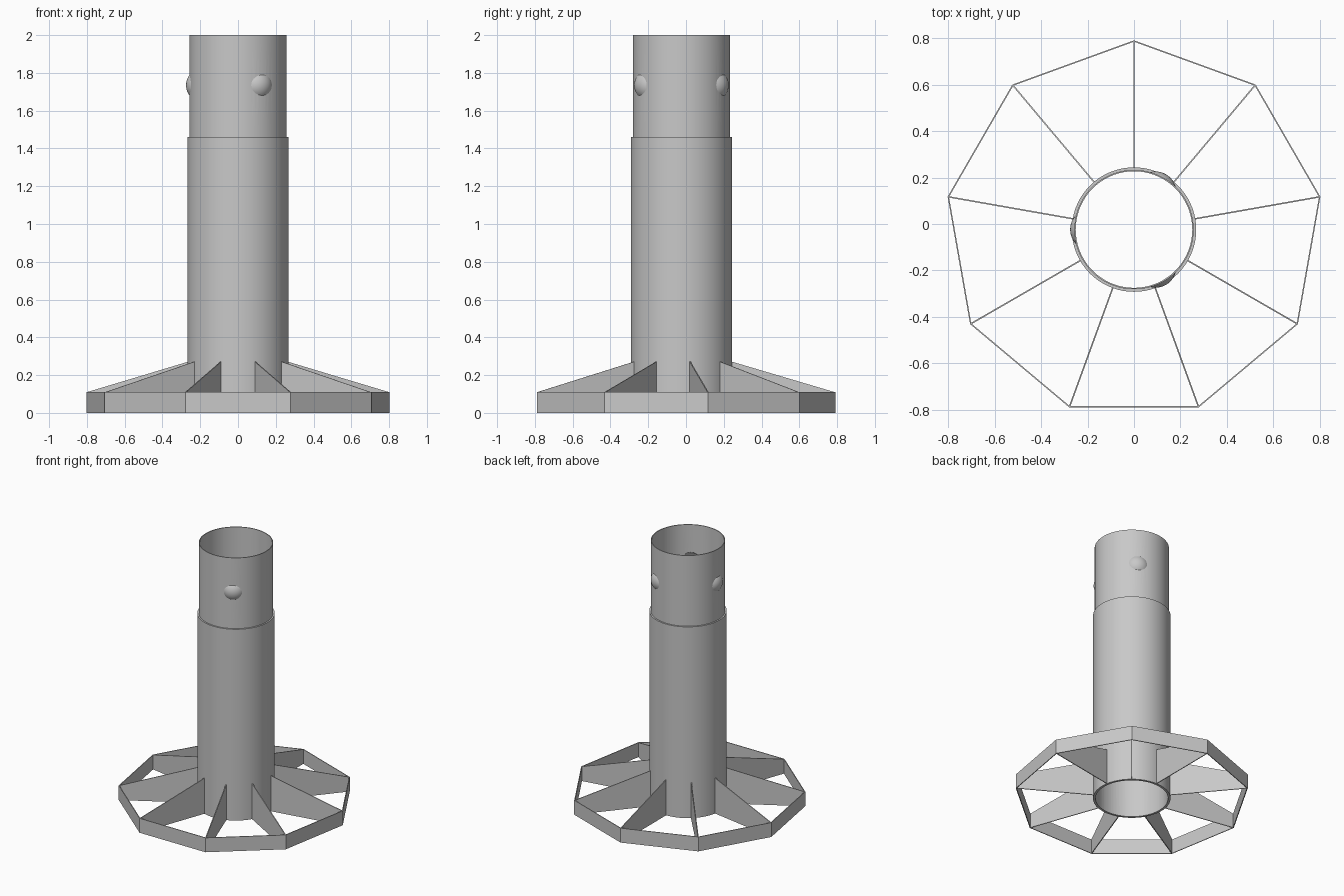
import bpy, bmesh
from math import radians, cos, sin
from mathutils import Matrix, Vector

cube = bpy.data.objects.get("Cube")
if cube:
    bpy.data.objects.remove(cube)

CENTRE_Y = -0.024
SIDES = 9
RIM_R = 0.815
RIM_H = 0.11
WALL = 0.006
TUBE_R, NECK_R, BORE_R = 0.268, 0.257, 0.251
SHOULDER_Z, TOP_Z = 1.46, 2.0

grey = bpy.data.materials.new("plain grey")
grey.use_nodes = True
grey.diffuse_color = (0.58, 0.58, 0.58, 1)
grey.node_tree.nodes["Principled BSDF"].inputs["Base Color"].default_value = (0.58, 0.58, 0.58, 1)


def finish(name, bm):
    bmesh.ops.recalc_face_normals(bm, faces=bm.faces)
    mesh = bpy.data.meshes.new(name)
    bm.to_mesh(mesh)
    bm.free()
    mesh.materials.append(grey)
    obj = bpy.data.objects.new(name, mesh)
    bpy.context.collection.objects.link(obj)
    obj.location.y = CENTRE_Y
    return obj


def lathe(name, profile, steps, start=0.0):
    """Revolve an (r, z) profile round z; on-axis ends close the solid."""
    bm = bmesh.new()
    verts = [bm.verts.new((r * cos(start), r * sin(start), z)) for r, z in profile]
    edges = [bm.edges.new(pair) for pair in zip(verts, verts[1:])]
    if profile[0][0] > 0:
        edges.append(bm.edges.new((verts[-1], verts[0])))
    bmesh.ops.spin(bm, geom=verts + edges, axis=(0, 0, 1), cent=(0, 0, 0),
                   angle=radians(360), steps=steps, use_duplicate=False)
    bmesh.ops.remove_doubles(bm, verts=bm.verts, dist=1e-5)
    return finish(name, bm)


def ball(name, angle, radius):
    bm = bmesh.new()
    bmesh.ops.create_uvsphere(bm, u_segments=48, v_segments=32, radius=radius)
    spot = Vector((0.185 * cos(angle), 0.185 * sin(angle), 1.735))
    bmesh.ops.translate(bm, verts=bm.verts, vec=spot)
    return finish(name, bm)


def combine(target, tool, operation):
    """Apply a boolean and discard its helper."""
    tool.hide_render = True
    bpy.context.view_layer.objects.active = target
    mod = target.modifiers.new("shape", 'BOOLEAN')
    mod.operation, mod.object, mod.solver = operation, tool, 'EXACT'
    bpy.ops.object.modifier_apply(modifier=mod.name)
    bpy.data.objects.remove(tool)


# Stepped tube with three raised, hollow locking dimples
tube = lathe("stepped_tube", [(0, 0), (TUBE_R, 0), (TUBE_R, SHOULDER_Z),
                              (NECK_R, SHOULDER_Z), (NECK_R, TOP_Z), (0, TOP_Z)], 72)
dimple_angles = [radians(a) for a in (60, 180, 300)]
for a in dimple_angles:
    combine(tube, ball("dimple", a, 0.09), 'UNION')
bore = lathe("bore", [(0, -0.1), (BORE_R, -0.1), (BORE_R, TOP_Z + 0.1), (0, TOP_Z + 0.1)], 72)
combine(tube, bore, 'DIFFERENCE')
for a in dimple_angles:
    combine(tube, ball("dimple_hollow", a, 0.085), 'DIFFERENCE')
bpy.ops.object.select_all(action='DESELECT')
tube.select_set(True)
bpy.context.view_layer.objects.active = tube
bpy.ops.object.shade_smooth_by_angle(angle=radians(20))

# Nine-sided base rim
lathe("base_rim", [(RIM_R - WALL, 0), (RIM_R, 0), (RIM_R, RIM_H), (RIM_R - WALL, RIM_H)],
      SIDES, radians(90))

# Sloped fins from the tube to each rim corner
fins = bmesh.new()
outline = [(TUBE_R - 0.004, 0), (RIM_R - 0.004, 0), (RIM_R - 0.004, RIM_H), (TUBE_R - 0.004, 0.272)]
for i in range(SIDES):
    turn = Matrix.Rotation(radians(90) + i * radians(360) / SIDES, 3, 'Z')
    face = fins.faces.new([fins.verts.new(turn @ Vector((r, -WALL / 2, z))) for r, z in outline])
    grown = bmesh.ops.extrude_face_region(fins, geom=[face], use_keep_orig=True)["geom"]
    bmesh.ops.translate(fins, vec=turn @ Vector((0, WALL, 0)),
                        verts=[g for g in grown if isinstance(g, bmesh.types.BMVert)])
finish("support_fins", fins)
